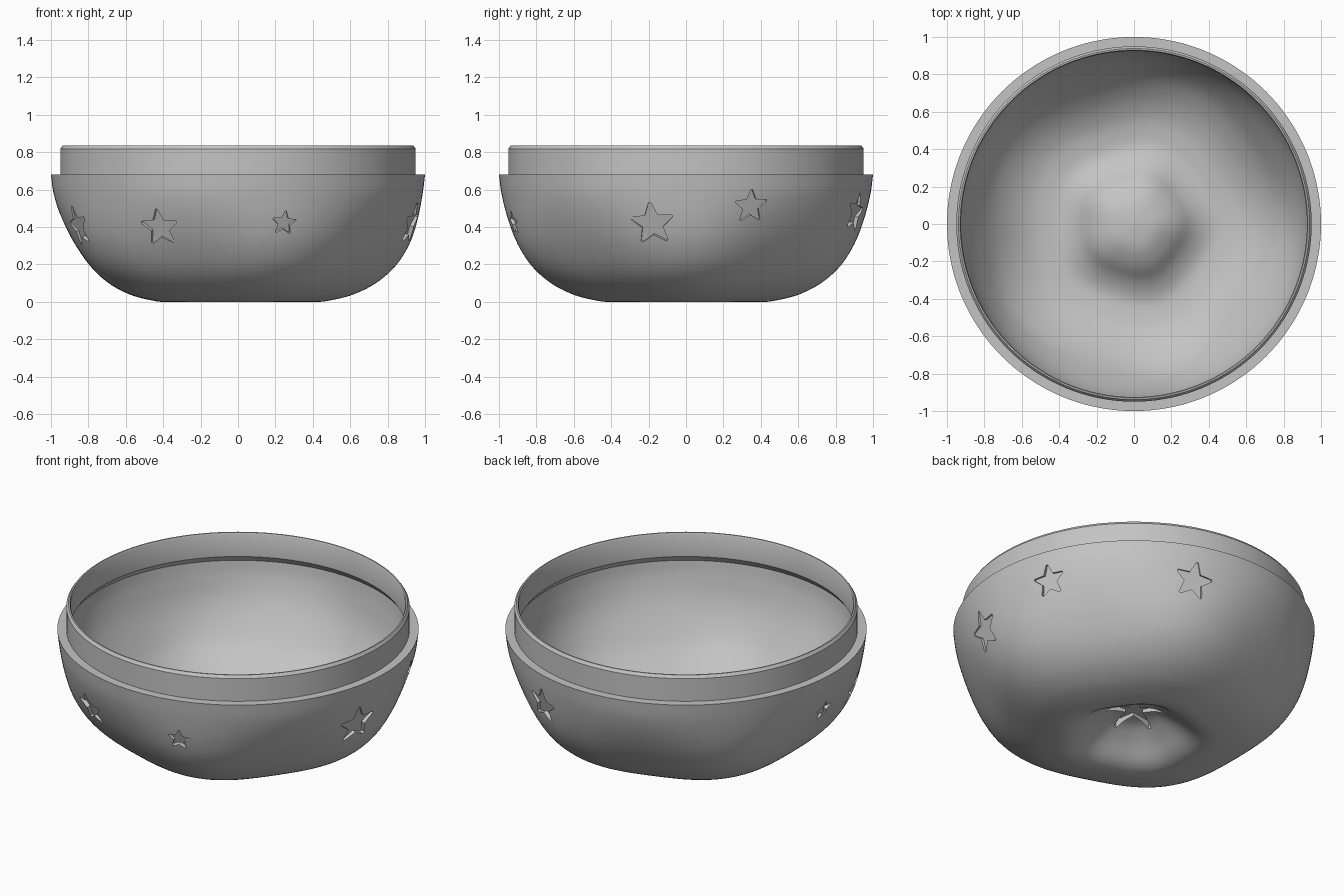
import bpy, bmesh, math
from mathutils import Vector, Matrix

cube = bpy.data.objects.get("Cube")
if cube:
    bpy.data.objects.remove(cube, do_unlink=True)

SIDES = 144

# One material for the whole bowl
grey = bpy.data.materials.new("plain_grey")
grey.use_nodes = True
grey.diffuse_color = (0.55, 0.55, 0.55, 1)
grey.node_tree.nodes["Principled BSDF"].inputs["Base Color"].default_value = (0.55, 0.55, 0.55, 1)


def smooth_profile(points, steps=5):
    """Catmull-Rom curve through (radius, height) points."""
    pts = [Vector(p) for p in points]
    pts = [pts[0]] + pts + [pts[-1]]
    out = []
    for a, b, c, d in zip(pts, pts[1:], pts[2:], pts[3:]):
        for i in range(steps):
            t = i / steps
            out.append(0.5 * (2 * b + (c - a) * t + (2 * a - 5 * b + 4 * c - d) * t * t
                              + (3 * b - a - 3 * c + d) * t ** 3))
    return out + [pts[-1]]


def lobe(angle, z):
    """Five soft lobes that fade out toward the collar."""
    fade = max(0.0, min(1.0, (0.62 - z) / 0.45))
    fade = fade * fade * (3 - 2 * fade)
    return 1 + 0.032 * fade * math.cos(5 * angle)


# Outer skin from collar down, under the base and up into the dent
outer = smooth_profile([(1.0, 0.68), (0.985, 0.57), (0.95, 0.44), (0.895, 0.31), (0.815, 0.19),
                        (0.715, 0.1), (0.6, 0.04), (0.49, 0.01), (0.4, 0.0), (0.32, 0.025),
                        (0.22, 0.1), (0.12, 0.155), (0, 0.17)])
# Inner skin from the central bump out to the wall
inner = smooth_profile([(0, 0.24), (0.12, 0.225), (0.22, 0.175), (0.31, 0.1), (0.4, 0.06),
                        (0.49, 0.062), (0.58, 0.085), (0.68, 0.14), (0.775, 0.225),
                        (0.85, 0.335), (0.905, 0.45), (0.938, 0.57), (0.95, 0.655)])
# Neck with its bevelled lip
neck = [(0.925, 0.69), (0.925, 0.825), (0.93, 0.835), (0.938, 0.835),
        (0.95, 0.818), (0.95, 0.68)]


def lathe(name, profile):
    """Spin a profile that starts and ends on the axis."""
    bm = bmesh.new()
    rings = []
    for r, z in profile:
        if r < 1e-6:
            rings.append([bm.verts.new((0, 0, z))] * SIDES)
            continue
        ring = []
        for i in range(SIDES):
            a = math.tau * i / SIDES
            k = r * lobe(a, z)
            ring.append(bm.verts.new((k * math.cos(a), k * math.sin(a), z)))
        rings.append(ring)
    for low, high in zip(rings, rings[1:]):
        for i in range(SIDES):
            j = (i + 1) % SIDES
            corners = list(dict.fromkeys((low[i], low[j], high[j], high[i])))
            bm.faces.new(corners)
    bmesh.ops.recalc_face_normals(bm, faces=bm.faces)
    mesh = bpy.data.meshes.new(name)
    bm.to_mesh(mesh)
    bm.free()
    obj = bpy.data.objects.new(name, mesh)
    bpy.context.collection.objects.link(obj)
    return obj


bowl = lathe("bowl", [tuple(p) for p in inner] + neck + [tuple(p) for p in outer])
bowl.data.materials.append(grey)


def add_star(bm, matrix, size, waist, depth, reach):
    """Star-shaped prism with blunt tips, along local z."""
    outline = []
    for i in range(5):
        tip = math.pi / 2 + i * math.tau / 5
        outline += [(size, tip - 0.05), (size, tip + 0.05), (size * waist, tip + math.tau / 10)]
    floor, top = [[bm.verts.new(matrix @ Vector((r * math.cos(a), r * math.sin(a), h)))
                   for r, a in outline] for h in (-depth, reach)]
    bm.faces.new(floor[::-1])
    bm.faces.new(top)
    for i in range(len(floor)):
        j = (i + 1) % len(floor)
        bm.faces.new((floor[i], floor[j], top[j], top[i]))


def wall_frame(degrees, z, tilt):
    """Frame on the outer wall, local z pointing outward."""
    a = math.radians(degrees)
    for p, q in zip(outer, outer[1:]):
        if p.y >= z >= q.y:
            break
    r = (p.x + (q.x - p.x) * (z - p.y) / (q.y - p.y)) * lobe(a, z)
    slope = (p.x - q.x) / (p.y - q.y)
    n = Vector((math.cos(a), math.sin(a), -slope)).normalized()
    t = Vector((-math.sin(a), math.cos(a), 0))
    frame = Matrix((t, n.cross(t), n)).transposed().to_4x4()
    place = Matrix.Translation((r * math.cos(a), r * math.sin(a), z))
    return place @ frame @ Matrix.Rotation(math.radians(tilt), 4, "Z")


# Engraved stars: direction, height, size, tilt
stars = [(-117, 0.395, 0.108, 0), (-75, 0.42, 0.066, -4), (-11, 0.415, 0.12, 4),
         (21, 0.51, 0.093, 2), (70, 0.475, 0.108, -8), (179, 0.44, 0.066, 5),
         (-155, 0.4, 0.115, 8)]
bm = bmesh.new()
for degrees, z, size, tilt in stars:
    add_star(bm, wall_frame(degrees, z, tilt), size, 0.5, 0.02, 0.08)
# Slender star cut into the dent under the base
under = Matrix.Translation((0, 0, 0.17)) @ Matrix.Rotation(math.pi, 4, "X")
add_star(bm, under, 0.165, 0.3, 0.017, 0.2)
bmesh.ops.recalc_face_normals(bm, faces=bm.faces)
cut_mesh = bpy.data.meshes.new("star_cutter")
bm.to_mesh(cut_mesh)
bm.free()
cutter = bpy.data.objects.new("star_cutter", cut_mesh)
cutter.hide_render = True
bpy.context.collection.objects.link(cutter)

# Cut the stars, then discard the cutter
cut = bowl.modifiers.new("stars", "BOOLEAN")
cut.operation = "DIFFERENCE"
cut.solver = "EXACT"
cut.object = cutter
bpy.ops.object.select_all(action="DESELECT")
bowl.select_set(True)
bpy.context.view_layer.objects.active = bowl
bpy.ops.object.modifier_apply(modifier=cut.name)
bpy.data.objects.remove(cutter, do_unlink=True)
bpy.ops.object.shade_smooth_by_angle(angle=math.radians(30))
